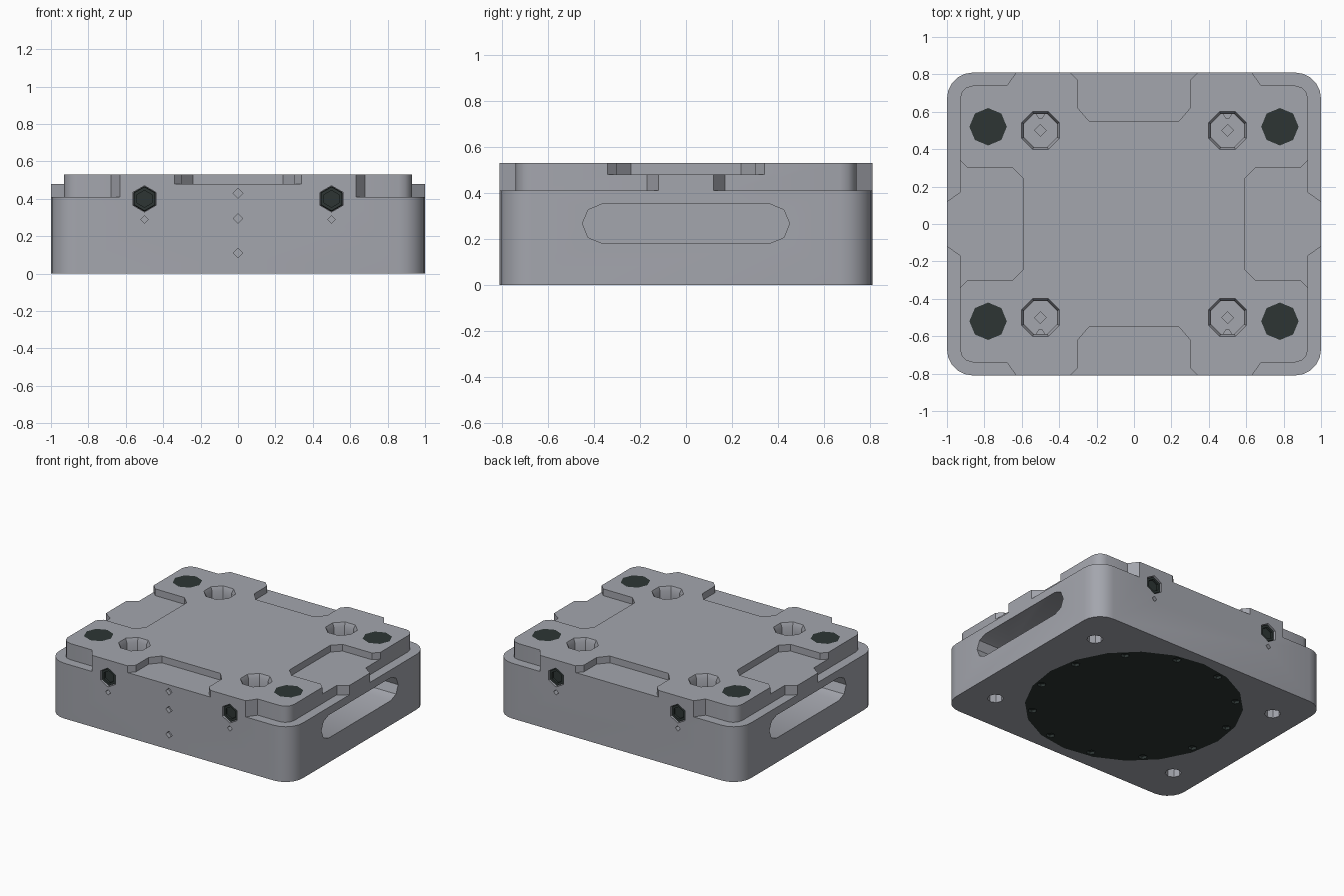
import bpy, bmesh, math
from mathutils import Matrix, Vector

if "Cube" in bpy.data.objects:
    bpy.data.objects.remove(bpy.data.objects["Cube"])

H, STEP, POCKET = 0.53, 0.41, 0.48


def material(name, rgb):
    m = bpy.data.materials.new(name)
    m.diffuse_color = (*rgb, 1)
    m.use_nodes = True
    m.node_tree.nodes["Principled BSDF"].inputs["Base Color"].default_value = m.diffuse_color
    return m


GREY = material("satin_grey", (0.37, 0.38, 0.42))
DARK = material("dark_insert", (0.026, 0.036, 0.034))


def loft(name, rings, mat):
    """Solid through a stack of matching rings of 3D points."""
    bm = bmesh.new()
    vs = [[bm.verts.new(p) for p in r] for r in rings]
    n = len(vs[0])
    bm.faces.new(vs[0])
    bm.faces.new(vs[-1])
    for a, b in zip(vs, vs[1:]):
        for i in range(n):
            bm.faces.new((a[i], a[(i + 1) % n], b[(i + 1) % n], b[i]))
    bmesh.ops.recalc_face_normals(bm, faces=bm.faces)
    me = bpy.data.meshes.new(name)
    bm.to_mesh(me)
    bm.free()
    me.materials.append(mat)
    ob = bpy.data.objects.new(name, me)
    bpy.context.collection.objects.link(ob)
    return ob


def prism(name, pts, z0, z1, mat=GREY):
    return loft(name, [[(x, y, z) for x, y in pts] for z in (z0, z1)], mat)


def cyl(name, start, end, r0, r1, n, mat=GREY, turn=0.0):
    """n-sided cylinder or cone between two points."""
    start, end = Vector(start), Vector(end)
    d = end - start
    u = Vector((1, 0, 0)) if abs(d.x) < 1e-6 else Vector((0, 1, 0))
    v = d.normalized().cross(u)
    ang = [2 * math.pi * i / n + turn for i in range(n)]
    return loft(name, [[c + r * (math.cos(a) * u + math.sin(a) * v) for a in ang]
                       for c, r in ((start, r0), (end, r1))], mat)


def cut(ob, cutter):
    cutter.hide_render = True
    mod = ob.modifiers.new("cut", 'BOOLEAN')
    mod.operation = 'DIFFERENCE'
    mod.solver = 'EXACT'
    mod.object = cutter
    bpy.context.view_layer.objects.active = ob
    bpy.ops.object.modifier_apply(modifier=mod.name)
    bpy.data.objects.remove(cutter, do_unlink=True)


def arc(cx, cy, rx, ry, a0, a1, n):
    return [(cx + rx * math.cos(math.radians(a0 + (a1 - a0) * i / n)),
             cy + ry * math.sin(math.radians(a0 + (a1 - a0) * i / n))) for i in range(n + 1)]


# Main block with rounded corners
outline = []
for k, (sx, sy) in enumerate([(1, 1), (-1, 1), (-1, -1), (1, -1)]):
    outline += arc(sx * 0.86, sy * 0.67, 0.14, 0.14, 90 * k, 90 * k + 90, 5)
body = prism("body", outline, 0, H)

# Lowered ledges around the four corners
ledge = [(0.60, 0.852), (0.68, 0.74)] + arc(0.86, 0.67, 0.07, 0.07, 90, 0, 3) \
    + [(0.93, 0.17), (1.05, 0.084), (1.1, 0.084), (1.1, 0.9), (0.60, 0.9)]
for sx in (-1, 1):
    for sy in (-1, 1):
        cut(body, prism("c", [(x * sx, y * sy) for x, y in ledge], STEP, 0.6))

# Shallow pockets in the four edges of the top
half_y = [(0.24, 0.55), (0.30, 0.62), (0.30, 0.77), (0.34, 0.81), (0.34, 0.9)]
half_x = [(0.59, 0.24), (0.65, 0.30), (0.89, 0.30), (0.93, 0.34), (1.1, 0.34)]
pocket_y = half_y + [(-x, y) for x, y in reversed(half_y)]
pocket_x = half_x + [(x, -y) for x, y in reversed(half_x)]
for s in (-1, 1):
    cut(body, prism("c", [(x, y * s) for x, y in pocket_y], POCKET, 0.6))
    cut(body, prism("c", [(x * s, y) for x, y in pocket_x], POCKET, 0.6))

# Long grip slots in the left and right sides
slot = arc(0.365, 0.267, 0.085, 0.085, -90, 90, 4) + arc(-0.365, 0.267, 0.085, 0.085, 90, 270, 4)
for s in (-1, 1):
    cut(body, loft("c", [[(s * x, y, z) for y, z in slot] for x in (0.78, 1.1)], GREY))

# Repeated holes and inserts at the four corners
for sx in (-1, 1):
    for sy in (-1, 1):
        tag = ("right" if sx > 0 else "left") + ("_back" if sy > 0 else "_front")
        # top discs and the bottom holes beneath them
        x, y = sx * 0.78, sy * 0.52
        cut(body, cyl("c", (x, y, H - 0.03), (x, y, 0.6), 0.1, 0.1, 8))
        cyl("top_disc_" + tag, (x, y, H - 0.03), (x, y, H), 0.1, 0.1, 8, DARK)
        cut(body, cyl("c", (x, y, -0.1), (x, y, 0.16), 0.055, 0.055, 8))
        # counterbores with a chamfered mouth, centre hole and pin hole
        x, y = sx * 0.5, sy * 0.5
        cut(body, cyl("c", (x, y, H - 0.03), (x, y, H + 0.03), 0.095, 0.125, 8, turn=math.pi / 8))
        cut(body, cyl("c", (x, y, 0.40), (x, y, H), 0.095, 0.095, 8, turn=math.pi / 8))
        cut(body, cyl("c", (x, y, 0.34), (x, y, 0.45), 0.032, 0.032, 4))
        cut(body, cyl("c", (x, y + sy * 0.085, 0.37), (x, y + sy * 0.085, 0.45), 0.02, 0.02, 6))
        # socket screws in front and back faces
        yo, yi = sy * 0.9, sy * 0.76
        cut(body, cyl("c", (x, yi, 0.40), (x, yo, 0.40), 0.07, 0.07, 6, turn=math.pi / 6))
        screw = cyl("side_screw_" + tag, (x, yi, 0.40), (x, sy * 0.80, 0.40),
                    0.068, 0.064, 6, DARK, math.pi / 6)
        cut(screw, cyl("c", (x, sy * 0.785, 0.40), (x, yo, 0.40), 0.045, 0.045, 6, DARK, math.pi / 6))
        # small vent below each screw
        cut(body, cyl("c", (x, sy * 0.77, 0.29), (x, yo, 0.29), 0.02, 0.02, 4))

# Three small holes on the front centre line
for z in (0.11, 0.295, 0.43):
    cut(body, cyl("c", (0, -0.78, z), (0, -0.9, z), 0.026, 0.026, 4))

# Round dark base plate with a ring of twelve screw holes
cut(body, cyl("c", (0, 0, -0.1), (0, 0, 0.03), 0.735, 0.735, 20))
plate = cyl("base_plate", (0, 0, 0), (0, 0, 0.03), 0.735, 0.735, 20, DARK)
for k in range(12):
    a = math.radians(15 + 30 * k)
    x, y = 0.685 * math.cos(a), 0.685 * math.sin(a)
    cut(plate, cyl("c", (x, y, -0.1), (x, y, 0.02), 0.03, 0.03, 6, DARK))

# Smooth only the rounded corners
bpy.ops.object.select_all(action='DESELECT')
body.select_set(True)
bpy.context.view_layer.objects.active = body
bpy.ops.object.shade_smooth_by_angle(angle=math.radians(32))
